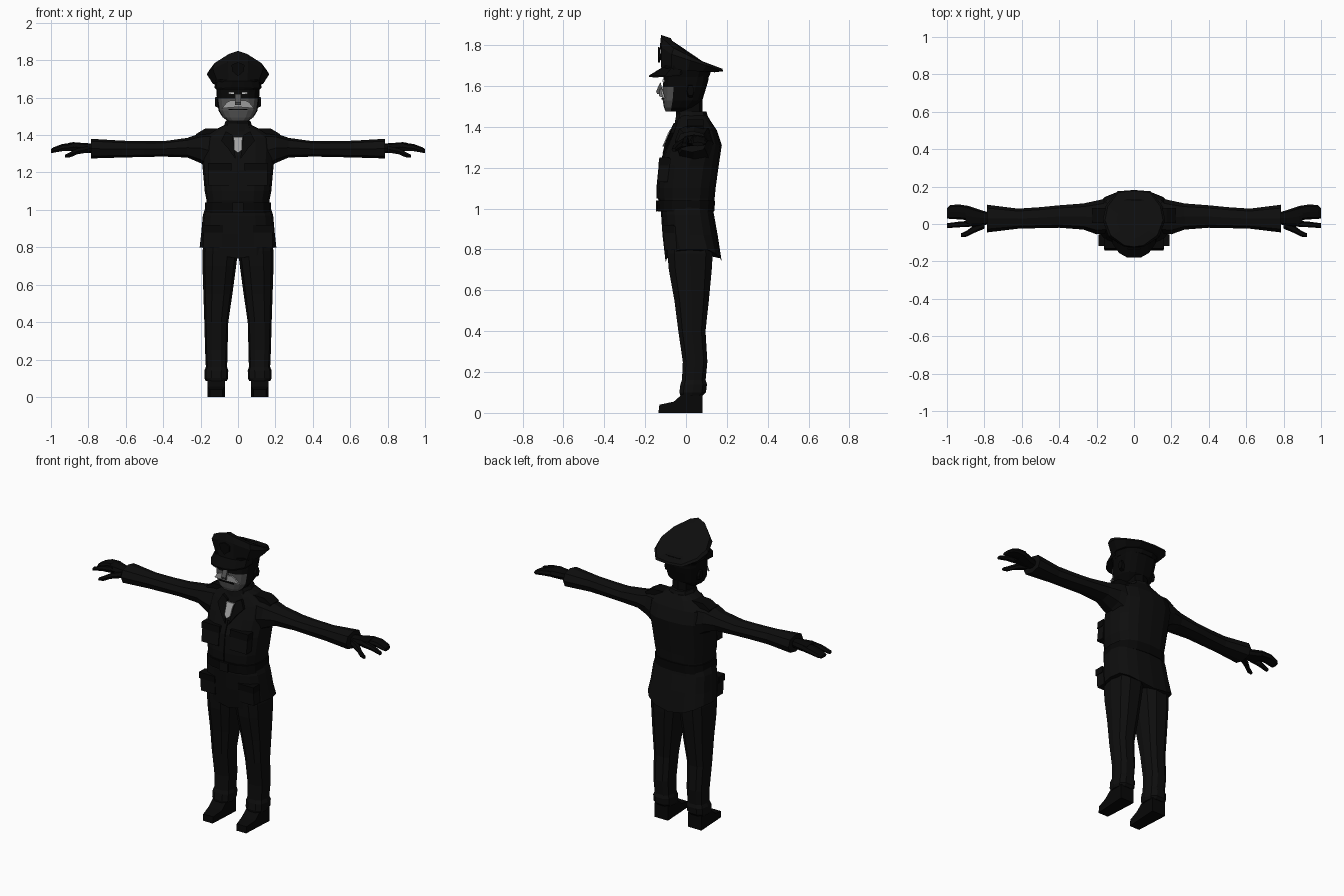
import bpy, bmesh, math
from mathutils import Vector


def material(name, r, g, b):
    m = bpy.data.materials.new(name)
    m.diffuse_color = (r, g, b, 1)
    return m


CLOTH = material("black cloth", 0.0042, 0.0042, 0.0042)
TRIM = material("deep black trim", 0.0022, 0.0022, 0.0022)
SKIN = material("grey skin", 0.085, 0.085, 0.085)
LIGHT = material("light grey", 0.36, 0.36, 0.36)
WHITE = material("eye white", 0.6, 0.6, 0.6)


def finish(name, bm, mats, mirror=False):
    bmesh.ops.recalc_face_normals(bm, faces=bm.faces)
    me = bpy.data.meshes.new(name)
    bm.to_mesh(me)
    bm.free()
    ob = bpy.data.objects.new(name, me)
    bpy.context.collection.objects.link(ob)
    for m in mats:
        me.materials.append(m)
    if mirror:
        ob.modifiers.new("mirror", 'MIRROR').use_mirror_merge = False
    return ob


def skin_rings(rings):
    """Bridge closed rings of points and cap both ends."""
    bm = bmesh.new()
    vs = [[bm.verts.new(p) for p in r] for r in rings]
    n = len(vs[0])
    for a, b in zip(vs, vs[1:]):
        for i in range(n):
            j = (i + 1) % n
            bm.faces.new((a[i], a[j], b[j], b[i]))
    bm.faces.new(vs[0])
    bm.faces.new(vs[-1])
    return bm


def ring(t, a0, a1, b0, b1, axis, n, e):
    pts = []
    for i in range(n):
        u = 2 * math.pi * i / n
        c, s = math.cos(u), math.sin(u)
        a = (a0 + a1) / 2 + (a1 - a0) / 2 * math.copysign(abs(c) ** e, c)
        b = (b0 + b1) / 2 + (b1 - b0) / 2 * math.copysign(abs(s) ** e, s)
        pts.append((a, b, t) if axis == 'z' else (t, a, b))
    return pts


def loft(name, rows, mat, axis='z', n=8, e=0.75, mirror=False):
    bm = skin_rings([ring(*r, axis, n, e) for r in rows])
    return finish(name, bm, [mat], mirror)


def plate(name, pts, mat, depth=0.008, mirror=False):
    """Polygon thickened towards the back."""
    back = [(x, y + depth, z) for x, y, z in pts]
    return finish(name, skin_rings([pts, back]), [mat], mirror)


def sym(rows):
    return [(z, -h, h, f, b) for z, h, f, b in rows]


# Coat: flared skirt with a dipped hem, then the upper body
hem = [(x, y, 0.74 + 0.06 * min(1, abs(x) / 0.19) ** 2)
       for x, y, z in ring(0, -.205, .205, -.10, .175, 'z', 16, .75)]
skirt_rings = [hem] + [ring(*r, 'z', 16, .75) for r in sym([
    (.87, .197, -.115, .155), (.97, .188, -.122, .137), (1.01, .175, -.12, .13)])]
finish("coat_skirt", skin_rings(skirt_rings), [CLOTH])
loft("coat_body", sym([
    (1.0, .17, -.12, .13), (1.05, .168, -.138, .14), (1.10, .178, -.14, .145),
    (1.21, .188, -.13, .16), (1.31, .195, -.092, .175), (1.385, .19, -.06, .15),
    (1.43, .12, -.045, .12), (1.455, .07, -.04, .105)]), CLOTH, n=16, e=.75)
loft("belt", sym([(.985, .178, -.138, .138), (1.04, .176, -.142, .143)]),
     TRIM, n=16, e=.75)
plate("belt_buckle", [(-.03, -.147, .985), (.03, -.147, .985),
                      (.03, -.147, 1.04), (-.03, -.147, 1.04)], CLOTH)

# Neck and collar
loft("neck", sym([(1.38, .062, -.045, .085), (1.53, .06, -.05, .08)]), TRIM)
loft("collar", sym([(1.42, .085, -.055, .115), (1.475, .066, -.045, .10)]), CLOTH)

# Lapels, tie and coat front seam
plate("lapel", [(.012, -.115, 1.27), (.055, -.10, 1.33), (.09, -.075, 1.37),
                (.065, -.06, 1.42), (.03, -.066, 1.40)], TRIM, .03, True)
plate("tie", [(0, -.115, 1.305), (.02, -.108, 1.32), (.022, -.088, 1.37),
              (.026, -.076, 1.39), (-.026, -.076, 1.39), (-.022, -.088, 1.37),
              (-.02, -.108, 1.32)], LIGHT, .009)
plate("front_seam", [(.003, -.145, 1.05), (.003, -.145, 1.10), (.003, -.134, 1.21),
                     (.003, -.104, 1.29), (-.003, -.104, 1.29), (-.003, -.134, 1.21),
                     (-.003, -.145, 1.10), (-.003, -.145, 1.05)], TRIM)

# Pockets and their flaps, on the chest and the skirt


def pocket(name, x0, x1, z0, z1, y0, y1, depth):
    def face(a, b, lo, hi, off):
        def y(z):
            return y0 + (y1 - y0) * (z - z0) / (z1 - z0) - off
        return [(a, y(lo), lo), (b, y(lo), lo), (b, y(hi), hi), (a, y(hi), hi)]
    plate(name, face(x0, x1, z0, z1, 0), CLOTH, depth, True)
    plate(name + "_flap", face(x0 - .004, x1 + .004, z1 - .035, z1 + .005, .005),
          TRIM, depth, True)


pocket("chest_pocket", .04, .157, 1.13, 1.245, -.141, -.126, .05)
pocket("skirt_pocket", .085, .185, .80, .915, -.105, -.113, .06)

# Shoulder straps
strap = [(.10, 1.435), (.175, 1.435), (.225, 1.405), (.215, 1.385), (.10, 1.41)]
finish("shoulder_strap", skin_rings([[(x, y, z) for x, z in strap]
                                     for y in (.005, .085)]), [TRIM], True)

# Sleeves
loft("sleeve", [(.13, -.05, .14, 1.20, 1.42), (.20, -.055, .125, 1.25, 1.41),
                (.27, -.03, .11, 1.28, 1.385), (.40, -.02, .10, 1.285, 1.367),
                (.50, -.022, .09, 1.283, 1.367), (.62, -.025, .082, 1.28, 1.37),
                (.785, -.045, .103, 1.275, 1.38)],
     CLOTH, 'x', 8, .8, True)

# Hands: palm, finger group, forefinger and thumb
loft("hand", [(.77, .0, .06, 1.305, 1.355), (.82, -.01, .075, 1.305, 1.357),
              (.88, -.015, .095, 1.312, 1.362), (.90, .0, .098, 1.315, 1.36)],
     TRIM, 'x', 8, .8, True)
loft("fingers", [(.88, .02, .096, 1.316, 1.36), (.94, .025, .105, 1.315, 1.352),
                 (.985, .027, .10, 1.307, 1.335), (1.0, .03, .085, 1.305, 1.325)],
     TRIM, 'x', 8, .8, True)
loft("forefinger", [(.87, -.014, .018, 1.315, 1.355), (.94, -.018, .012, 1.312, 1.345),
                    (1.0, -.022, .004, 1.302, 1.322)], TRIM, 'x', 6, .8, True)
loft("thumb", [(.80, -.025, .03, 1.305, 1.345), (.86, -.05, -.01, 1.295, 1.33),
               (.895, -.068, -.036, 1.28, 1.312), (.925, -.07, -.05, 1.278, 1.296)],
     TRIM, 'x', 6, .8, True)

# Trousers with cuffs, and shoes
loft("trouser_leg", [(.085, .06, .172, -.03, .085), (.10, .053, .18, -.035, .10),
                     (.14, .052, .18, -.03, .105), (.16, .058, .172, -.022, .098),
                     (.25, .056, .176, -.018, .107), (.40, .052, .18, -.04, .098),
                     (.55, .03, .185, -.06, .115), (.70, .01, .19, -.088, .13),
                     (.78, .0, .19, -.095, .135), (.90, .0, .17, -.09, .12)],
     CLOTH, n=10, e=.75, mirror=True)
shoe = [(-.135, 0), (.08, 0), (.08, .09), (-.02, .09), (-.06, .055), (-.13, .04)]
bm = skin_rings([[(x + s * (.012 if y < -.1 else 0), y, z) for y, z in shoe]
                 for x, s in ((.07, 1), (.163, -1))])
finish("shoe", bm, [TRIM], True)

# Head: skin on the front of the lower face, dark elsewhere
bm = skin_rings([ring(*r, 'z', 16, .72) for r in sym([
    (1.475, .055, -.10, .0), (1.495, .082, -.108, .04), (1.53, .104, -.114, .08),
    (1.595, .113, -.114, .10), (1.63, .115, -.11, .11), (1.67, .115, -.11, .11)])])
for f in bm.faces:
    c = f.calc_center_median()
    f.material_index = 1 if c.y < -.06 and 1.48 < c.z < 1.60 else 0
finish("head", bm, [TRIM, SKIN])

# Moustache, mouth, nose, eyes and ears
plate("moustache", [(.0, -.131, 1.55), (.05, -.123, 1.547), (.086, -.112, 1.542),
                    (.06, -.122, 1.575), (.04, -.124, 1.585), (.0, -.133, 1.585)],
      LIGHT, .009, True)
plate("mouth", [(-.05, -.119, 1.533), (.05, -.119, 1.533),
                (.05, -.119, 1.54), (-.05, -.119, 1.54)], TRIM)
nose = [(-.125, 1.62), (-.146, 1.575), (-.142, 1.562), (-.11, 1.56)]
finish("nose", skin_rings([[(x, y, z) for y, z in nose] for x in (-.015, .015)]), [SKIN])
plate("eye", [(.022, -.116, 1.62), (.052, -.115, 1.62),
              (.052, -.115, 1.631), (.022, -.116, 1.631)], WHITE, .009, True)
loft("ear", [(.10, .0, .04, 1.54, 1.61), (.122, .005, .04, 1.55, 1.605)],
     TRIM, 'x', 6, .8, True)

# Cap: band, then a crown that rises steeply at the front
loft("cap_band", sym([(1.645, .117, -.113, .115), (1.70, .132, -.122, .135)]),
     TRIM, n=14, e=.8)


def mirrored(half):
    return half + [(-x, y, z) for x, y, z in reversed(half[1:-1])]


low = mirrored([(0, -.122, 1.69), (.05, -.118, 1.69), (.11, -.07, 1.685), (.135, .01, 1.675),
                (.125, .08, 1.67), (.07, .13, 1.668), (0, .14, 1.667)])
rim = mirrored([(0, -.127, 1.80), (.055, -.12, 1.79), (.135, -.07, 1.755), (.167, .02, 1.725),
                (.15, .10, 1.70), (.09, .175, 1.675), (0, .182, 1.672)])
top = mirrored([(0, -.122, 1.85), (.05, -.115, 1.833), (.125, -.06, 1.785), (.155, .02, 1.745),
                (.14, .095, 1.713), (.085, .168, 1.688), (0, .178, 1.685)])
ridge = [tuple(Vector(p) * .6 + Vector((0, 0.0, 1.778 - .25 * p[1])) * .4) for p in top]
ridge = [(x, y, min(z, 1.795 - .60 * y)) for x, y, z in ridge]
finish("cap_crown", skin_rings([low, rim, top, ridge]), [CLOTH])

# Cap badge and peak
plate("cap_badge", [(-.03, -.134, 1.74), (0, -.136, 1.715), (.03, -.134, 1.74),
                    (.035, -.136, 1.775), (0, -.138, 1.79), (-.035, -.136, 1.775)], TRIM, .009)
outer = [(.125, -.03, 1.66), (.118, -.10, 1.652), (.08, -.155, 1.65), (.035, -.18, 1.652)]
inner = [(.12, -.02, 1.69), (.11, -.07, 1.69), (.07, -.105, 1.69), (.03, -.118, 1.69)]
outer += [(-x, y, z) for x, y, z in reversed(outer)]
inner += [(-x, y, z) for x, y, z in reversed(inner)]
bm = bmesh.new()
grid = [[bm.verts.new((x, y, z + d)) for x, y, z in line]
        for line, d in ((inner, 0), (outer, 0), (outer, -.008), (inner, -.03))]
for k in range(4):
    a, b = grid[k], grid[(k + 1) % 4]
    for i in range(len(a) - 1):
        bm.faces.new((a[i], a[i + 1], b[i + 1], b[i]))
bm.faces.new([g[0] for g in grid])
bm.faces.new([g[-1] for g in grid])
finish("cap_peak", bm, [TRIM])
